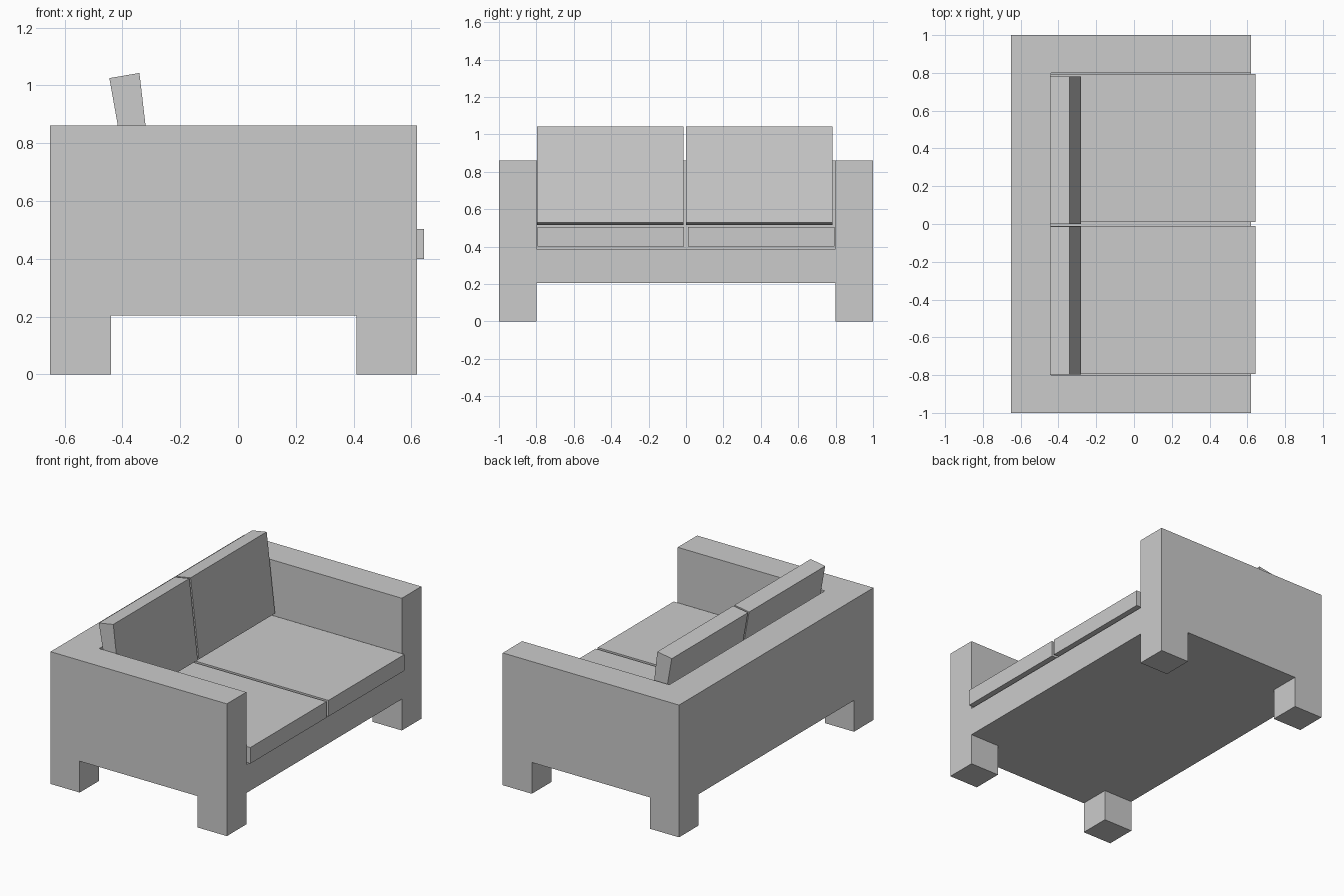
import bpy
import bmesh

if "Cube" in bpy.data.objects:
    bpy.data.objects.remove(bpy.data.objects["Cube"])


def prism(name, profile, y0, y1):
    """Extrude an x-z profile from y0 to y1."""
    bm = bmesh.new()
    face = bm.faces.new([bm.verts.new((x, y0, z)) for x, z in profile])
    side = bmesh.ops.extrude_face_region(bm, geom=[face])
    moved = [g for g in side["geom"] if isinstance(g, bmesh.types.BMVert)]
    bmesh.ops.translate(bm, verts=moved, vec=(0, y1 - y0, 0))
    bmesh.ops.recalc_face_normals(bm, faces=bm.faces)
    mesh = bpy.data.meshes.new(name)
    bm.to_mesh(mesh)
    bm.free()
    obj = bpy.data.objects.new(name, mesh)
    bpy.context.collection.objects.link(obj)
    return obj


def box(name, x, y, z):
    return prism(name, [(x[0], z[0]), (x[1], z[0]), (x[1], z[1]), (x[0], z[1])], *y)


def cut(obj, cutter):
    """Subtract the cutter, apply, and remove it."""
    mod = obj.modifiers.new("cut", 'BOOLEAN')
    mod.operation = 'DIFFERENCE'
    mod.solver = 'EXACT'
    mod.object = cutter
    cutter.hide_render = True
    bpy.context.view_layer.objects.active = obj
    bpy.ops.object.modifier_apply(modifier=mod.name)
    bpy.data.objects.remove(cutter)


# Frame: one block with the seat well and the space between the legs cut away
frame = box("sofa_frame", (-0.65, 0.62), (-1, 1), (0, 0.861))
cut(frame, box("seat_well_cutter", (-0.44, 0.9), (-0.8, 0.8), (0.388, 1.2)))
cut(frame, box("side_gap_cutter", (-0.44, 0.41), (-1.2, 1.2), (-0.2, 0.204)))
cut(frame, box("front_gap_cutter", (-0.9, 0.9), (-0.8, 0.8), (-0.2, 0.204)))

# Seat cushions, slightly proud of the frame front
for side, y in (("front", (-0.793, -0.01)), ("rear", (0.01, 0.793))):
    box(f"seat_cushion_{side}", (-0.44, 0.644), y, (0.399, 0.504))

# Back cushions: leaning wedges, thinner at the bottom
wedge = [(-0.354, 0.514), (-0.281, 0.528), (-0.341, 1.043), (-0.445, 1.025)]
for side, y in (("front", (-0.796, -0.013)), ("rear", (-0.001, 0.782))):
    prism(f"back_cushion_{side}", wedge, *y)
